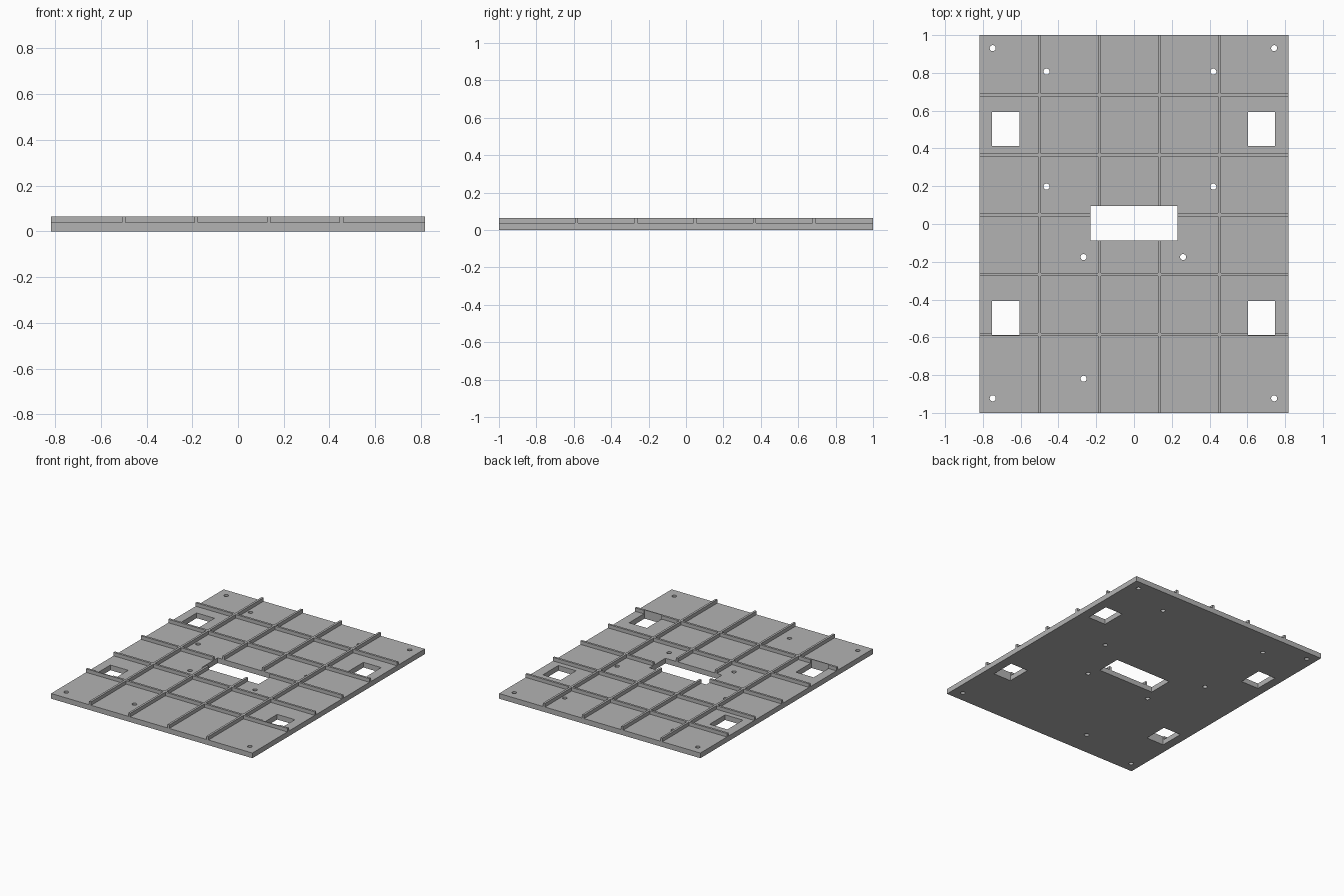
import bpy, bmesh
from mathutils import Matrix, Vector

if "Cube" in bpy.data.objects:
    bpy.data.objects.remove(bpy.data.objects["Cube"])

HALF_X, HALF_Y = 0.817, 1.0
PLATE_TOP, RIB_TOP, RIB_W = 0.038, 0.064, 0.016

grey = bpy.data.materials.new("light grey")
grey.diffuse_color = (0.45, 0.45, 0.45, 1)
grey.use_nodes = True
grey.node_tree.nodes["Principled BSDF"].inputs["Base Color"].default_value = grey.diffuse_color


def add_box(bm, x0, x1, y0, y1, z0, z1):
    mat = Matrix.Translation(((x0 + x1) / 2, (y0 + y1) / 2, (z0 + z1) / 2))
    mat = mat @ Matrix.Diagonal(Vector((x1 - x0, y1 - y0, z1 - z0, 1)))
    bmesh.ops.create_cube(bm, size=1, matrix=mat)


def finish(bm, name):
    mesh = bpy.data.meshes.new(name)
    bm.to_mesh(mesh)
    bm.free()
    mesh.materials.append(grey)
    obj = bpy.data.objects.new(name, mesh)
    bpy.context.collection.objects.link(obj)
    return obj


def boolean(target, tool, operation):
    mod = target.modifiers.new(operation.lower(), 'BOOLEAN')
    mod.operation, mod.object, mod.solver = operation, tool, 'EXACT'
    mod.use_self = True
    bpy.context.view_layer.objects.active = target
    bpy.ops.object.modifier_apply(modifier=mod.name)
    bpy.data.objects.remove(tool)


# Base plate
bm = bmesh.new()
add_box(bm, -HALF_X, HALF_X, -HALF_Y, HALF_Y, 0, PLATE_TOP)
plate = finish(bm, "ribbed_base_plate")

# Stiffening ribs, evenly spaced in both directions
w = RIB_W / 2
bm = bmesh.new()
for i in range(4):
    x = -0.5 + 0.3175 * i
    add_box(bm, x - w, x + w, -HALF_Y, HALF_Y, 0.02, RIB_TOP)
lengthwise = finish(bm, "lengthwise_ribs")
bm = bmesh.new()
for i in range(5):
    y = -0.586 + 0.3175 * i
    add_box(bm, -HALF_X, HALF_X, y - w, y + w, 0.02, RIB_TOP)
crosswise = finish(bm, "crosswise_ribs")
boolean(plate, lengthwise, 'UNION')
boolean(plate, crosswise, 'UNION')

# Rectangular openings and round screw holes
bm = bmesh.new()
add_box(bm, -0.231, 0.229, -0.088, 0.095, -0.1, 0.2)
for x in (-0.679, 0.675):
    for y in (-0.497, 0.503):
        add_box(bm, x - 0.072, x + 0.072, y - 0.09, y + 0.09, -0.1, 0.2)
holes = [(-0.748, 0.931), (0.742, 0.931), (-0.463, 0.807), (0.42, 0.807),
         (-0.463, 0.198), (0.42, 0.198), (-0.267, -0.175), (0.26, -0.175),
         (-0.267, -0.819), (-0.748, -0.923), (0.742, -0.923)]
for x, y in holes:
    bmesh.ops.create_cone(bm, cap_ends=True, segments=24, radius1=0.016,
                          radius2=0.016, depth=0.4,
                          matrix=Matrix.Translation((x, y, 0)))
cutter = finish(bm, "opening_cutter")
cutter.hide_render = True
boolean(plate, cutter, 'DIFFERENCE')

# Crisp edges on the plate, smooth walls in the round holes
bpy.ops.object.select_all(action='DESELECT')
plate.select_set(True)
bpy.context.view_layer.objects.active = plate
bpy.ops.object.shade_smooth_by_angle()
